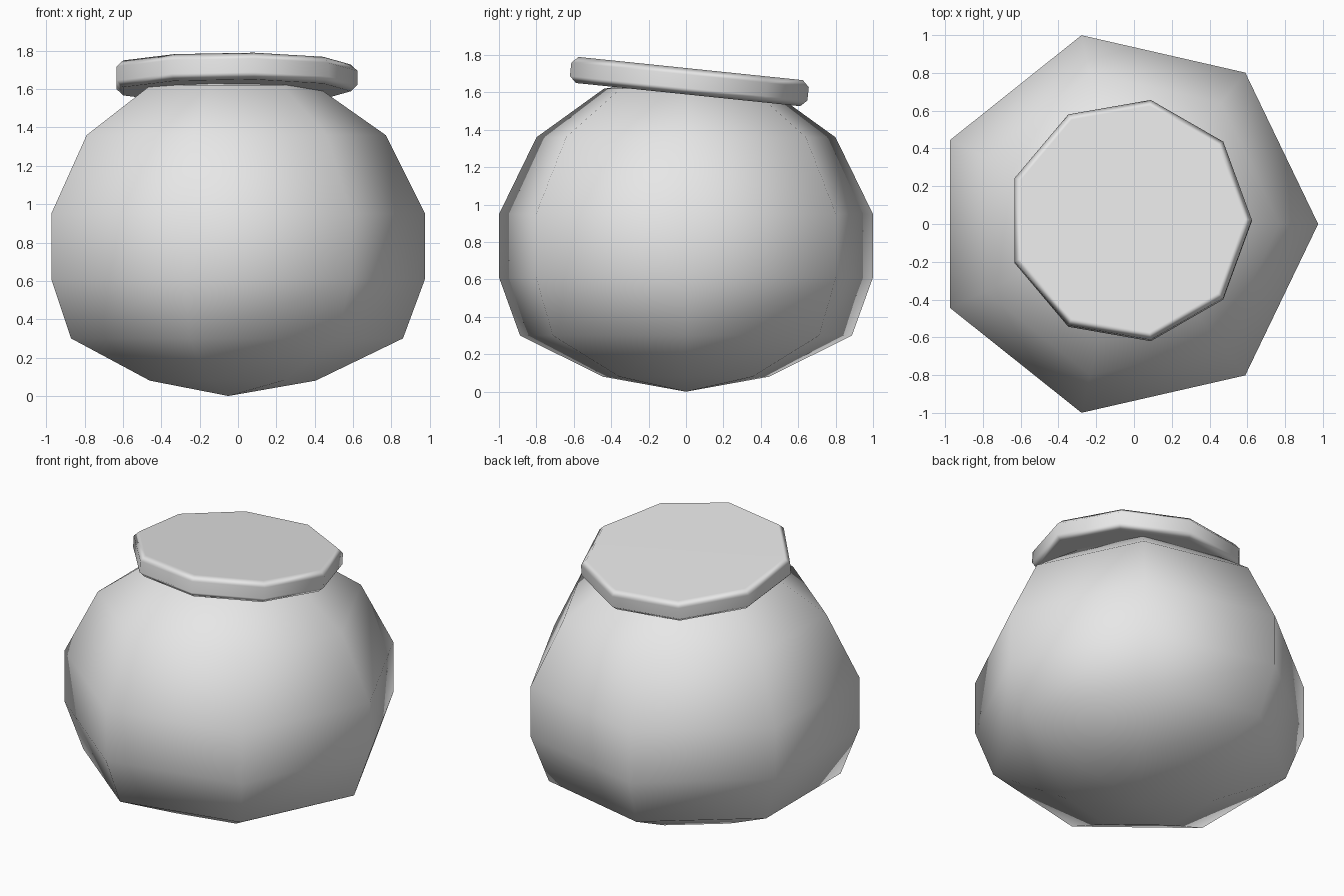
import bpy
import bmesh
from math import cos, sin, tau, radians

cube = bpy.data.objects.get("Cube")
if cube:
    bpy.data.objects.remove(cube, do_unlink=True)

# Single plain grey
grey = bpy.data.materials.new("plain_grey")
grey.use_nodes = True
grey.diffuse_color = (0.8, 0.8, 0.8, 1)
grey.node_tree.nodes["Principled BSDF"].inputs["Base Color"].default_value = (0.8, 0.8, 0.8, 1)


def finish(name, bm):
    """Turn a bmesh into a smooth-shaded object."""
    bmesh.ops.recalc_face_normals(bm, faces=bm.faces)
    for face in bm.faces:
        face.smooth = True
    mesh = bpy.data.meshes.new(name)
    bm.to_mesh(mesh)
    bm.free()
    mesh.materials.append(grey)
    obj = bpy.data.objects.new(name, mesh)
    bpy.context.collection.objects.link(obj)
    return obj


def lathe(name, sides, rings, bottom, top):
    """Low-poly turned solid from (radius, height) rings and two poles."""
    bm = bmesh.new()
    loops = [[bm.verts.new((r * cos(tau * i / sides), r * sin(tau * i / sides), z))
              for i in range(sides)] for r, z in rings]
    low, high = bm.verts.new((0, 0, bottom)), bm.verts.new((0, 0, top))
    for i in range(sides):
        j = (i + 1) % sides
        for a, b in zip(loops, loops[1:]):
            bm.faces.new((a[i], a[j], b[j], b[i]))
        bm.faces.new((low, loops[0][j], loops[0][i]))
        bm.faces.new((high, loops[-1][i], loops[-1][j]))
    return finish(name, bm)


# Round pot with seven sides
pot = lathe("pot_body", 7,
            [(0.455, 0.08), (0.91, 0.3), (1.025, 0.61), (1.025, 0.95),
             (0.82, 1.36), (0.45, 1.62)], 0.0, 1.68)
pot.location.x = -0.05

# Nine-sided lid, chamfered and tipped towards the back
bm = bmesh.new()
bmesh.ops.create_cone(bm, cap_ends=True, segments=9, radius1=0.648, radius2=0.648, depth=0.14)
for v in bm.verts:
    # first corner points along +x
    x, y = v.co.x, v.co.y
    v.co.x, v.co.y = y, -x
rims = [e for e in bm.edges if abs(e.verts[0].co.z - e.verts[1].co.z) < 0.01]
bmesh.ops.bevel(bm, geom=rims, offset=0.034, segments=1, affect='EDGES')
lid = finish("lid", bm)
lid.location = (-0.024, 0.018, 1.658)
lid.rotation_euler.x = radians(-5.9)

# Keep the large lid faces looking flat
flat = lid.modifiers.new("flat_caps", 'WEIGHTED_NORMAL')
flat.weight = 80
